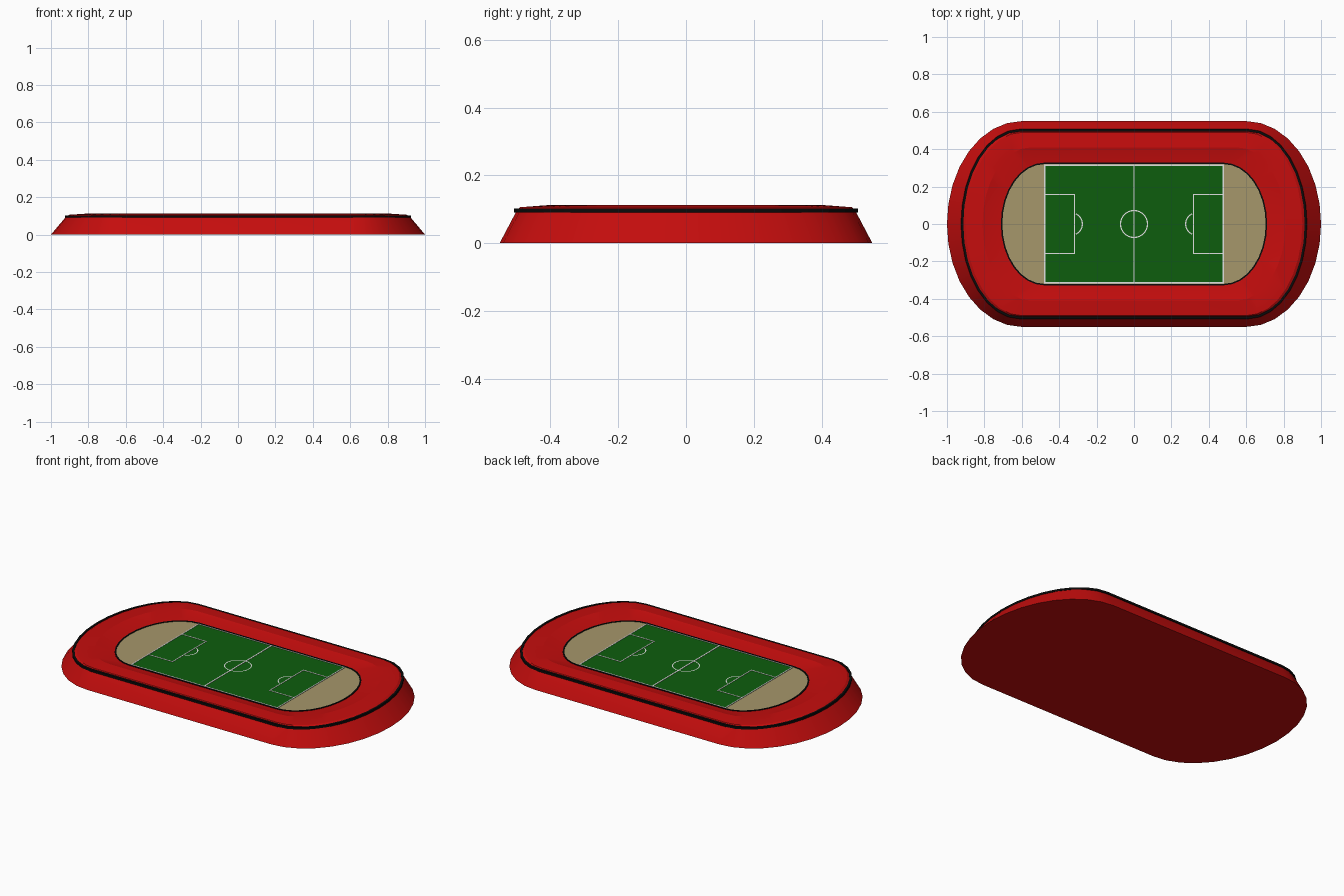
import bpy, bmesh, math

cube = bpy.data.objects.get("Cube")
if cube:
    bpy.data.objects.remove(cube, do_unlink=True)


def material(name, rgb):
    m = bpy.data.materials.new(name)
    m.use_nodes = True
    m.diffuse_color = (*rgb, 1)
    m.node_tree.nodes["Principled BSDF"].inputs["Base Color"].default_value = (*rgb, 1)
    return m


RED = material("stand red", (0.56, 0.004, 0.004))
BLACK = material("trim black", (0.003, 0.003, 0.003))
SAND = material("sand", (0.38, 0.31, 0.145))
GREEN = material("grass green", (0.004, 0.11, 0.004))
WHITE = material("line white", (0.75, 0.75, 0.75))

STEPS = 16     # sides of each rounded end
FIELD = 0.09   # height of the infield


def oval(half_x, half_y, straight, z):
    """Loop with straight long sides and elliptical ends."""
    pts = []
    for side in (1, -1):
        for i in range(STEPS + 1):
            t = -math.pi / 2 + math.pi * i / STEPS
            pts.append((side * (straight + (half_x - straight) * math.cos(t)),
                        side * half_y * math.sin(t), z))
    return pts


def finish(bm, name, mat):
    bmesh.ops.recalc_face_normals(bm, faces=bm.faces)
    mesh = bpy.data.meshes.new(name)
    bm.to_mesh(mesh)
    bm.free()
    mesh.materials.append(mat)
    ob = bpy.data.objects.new(name, mesh)
    bpy.context.collection.objects.link(ob)
    return ob


def loft(name, loops, mat, closed=False):
    """Skin a series of loops; cap both ends unless the series closes on itself."""
    bm = bmesh.new()
    rings = [[bm.verts.new(p) for p in loop] for loop in loops]
    pairs = list(zip(rings, rings[1:]))
    if closed:
        pairs.append((rings[-1], rings[0]))
    else:
        bm.faces.new(rings[0])
        bm.faces.new(rings[-1])
    for a, b in pairs:
        for i in range(len(a)):
            j = (i + 1) % len(a)
            bm.faces.new((a[i], a[j], b[j], b[i]))
    return finish(bm, name, mat)


def band(name, half_x, half_y, straight, z, width, height):
    """Thin rectangular trim that follows an oval."""
    w = width / 2
    section = ((-w, 0), (w, 0), (w, height), (-w, height))
    loft(name, [oval(half_x + d, half_y + d, straight, z + h) for d, h in section],
         BLACK, closed=True)


def plate(name, x0, x1, y0, y1, z, mat):
    bm = bmesh.new()
    bmesh.ops.create_cube(bm, size=1)
    for v in bm.verts:
        v.co = (x1 if v.co.x > 0 else x0, y1 if v.co.y > 0 else y0,
                z if v.co.z > 0 else z - 0.004)
    return finish(bm, name, mat)


def arc_line(name, cx, radius, start, sweep, sides):
    """Flat painted arc."""
    bm = bmesh.new()
    last = None
    for i in range(sides + 1):
        t = start + sweep * i / sides
        pair = [bm.verts.new((cx + r * math.cos(t), r * math.sin(t), LINES))
                for r in (radius - LINE / 2, radius + LINE / 2)]
        if last:
            bm.faces.new((last[0], last[1], pair[1], pair[0]))
        last = pair
    return finish(bm, name, WHITE)


# Stands: sloped outer wall, small lip, gently raised top and inner slope
stands = loft("stands", [
    oval(1.0, 0.55, 0.60, 0),
    oval(0.92, 0.50, 0.61, 0.095),
    oval(0.90, 0.49, 0.60, 0.106),
    oval(0.81, 0.41, 0.55, 0.112),
    oval(0.71, 0.325, 0.48, FIELD)], RED)

# Black trims on the outer rim and around the infield
band("rim_trim", 0.919, 0.501, 0.61, 0.09, 0.013, 0.012)
band("infield_trim", 0.708, 0.324, 0.48, FIELD - 0.002, 0.008, 0.006)

# Sand infield and grass pitch
loft("sand_infield", [oval(0.706, 0.322, 0.48, z) for z in (FIELD - 0.002, FIELD + 0.001)], SAND)
PITCH_X, PITCH_Y = 0.48, 0.317
plate("grass_pitch", -PITCH_X, PITCH_X, -PITCH_Y, PITCH_Y, FIELD + 0.002, GREEN)

# Painted pitch markings
LINES, LINE = FIELD + 0.0035, 0.006


def line(name, x0, x1, y0, y1):
    h = LINE / 2
    plate(name, x0 - h, x1 + h, y0 - h, y1 + h, LINES, WHITE)


EDGE_X, EDGE_Y = PITCH_X - LINE / 2, PITCH_Y - LINE / 2
line("halfway_line", -0.001, 0.001, -EDGE_Y, EDGE_Y)
line("back_touchline", -EDGE_X, EDGE_X, EDGE_Y, EDGE_Y)
line("front_touchline", -EDGE_X, EDGE_X, -EDGE_Y, -EDGE_Y)
arc_line("centre_circle", 0, 0.072, 0, 2 * math.pi, 32)

BOX_X, BOX_Y = 0.318, 0.157
for side, s in (("left", 1), ("right", -1)):
    line(side + "_goal_line", s * EDGE_X, s * EDGE_X, -EDGE_Y, EDGE_Y)
    line(side + "_box_front", s * BOX_X, s * BOX_X, -BOX_Y, BOX_Y)
    for end, y in (("back", BOX_Y), ("front", -BOX_Y)):
        x0, x1 = sorted((s * BOX_X, s * EDGE_X))
        line(f"{side}_box_{end}_side", x0, x1, y, y)
    # Arc bulging from the box towards the centre
    half = math.radians(65)
    middle = math.pi if s > 0 else 0
    arc_line(side + "_box_arc", s * 0.336, 0.06, middle - half, 2 * half, 12)

# Smooth shading on the rounded stands
bpy.ops.object.select_all(action='DESELECT')
stands.select_set(True)
bpy.context.view_layer.objects.active = stands
bpy.ops.object.shade_smooth_by_angle(angle=math.radians(15))
